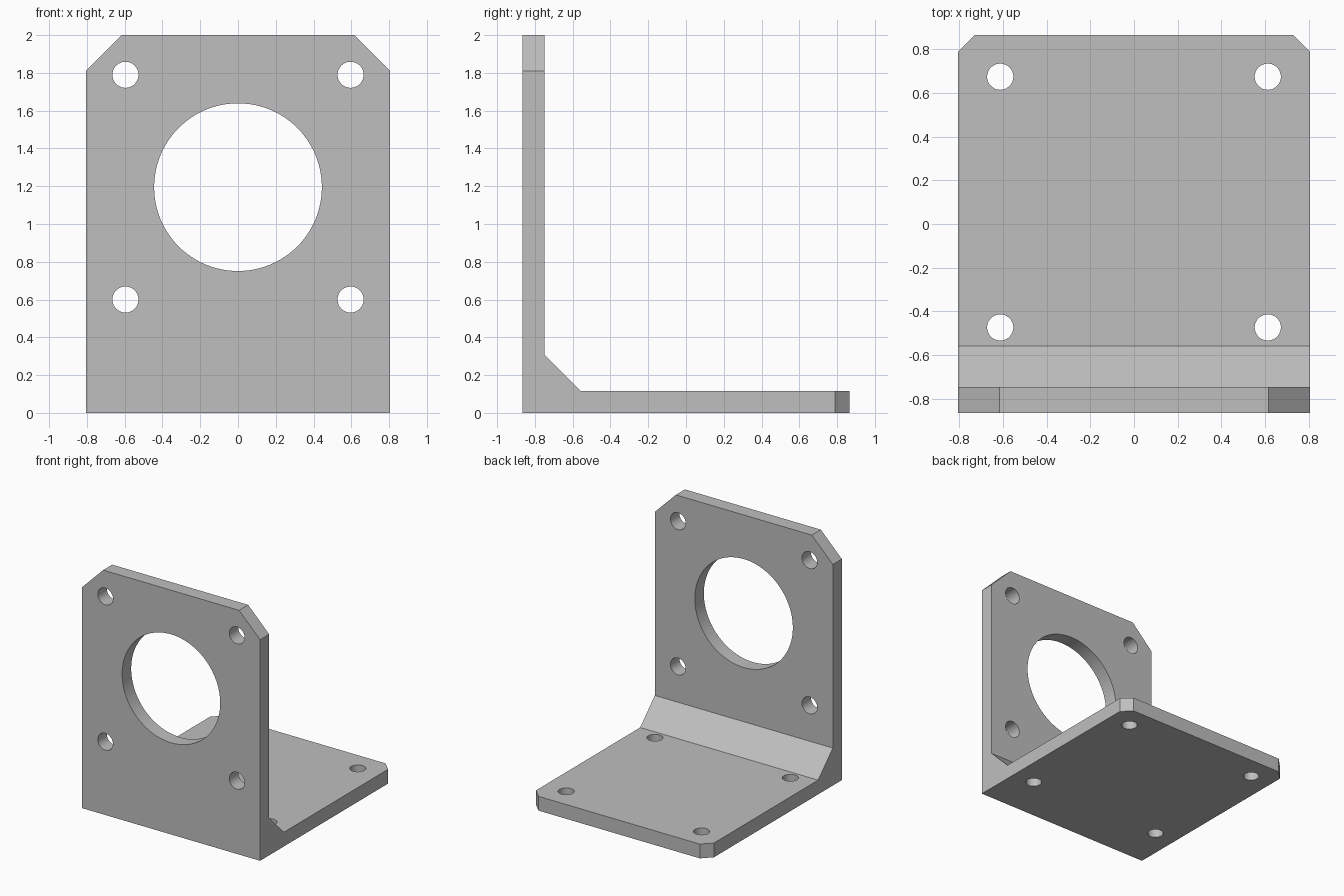
import bpy
import bmesh
import math

cube = bpy.data.objects.get("Cube")
if cube:
    bpy.data.objects.remove(cube, do_unlink=True)

HALF_W, HALF_D, HEIGHT, THICK = 0.806, 0.865, 2.0, 0.117
GUSSET = 0.19
FRONT = -HALF_D
INNER = FRONT + THICK

grey = bpy.data.materials.new("plain grey")
grey.use_nodes = True
colour = (0.52, 0.52, 0.52, 1)
grey.diffuse_color = colour
grey.node_tree.nodes["Principled BSDF"].inputs["Base Color"].default_value = colour

# L-shaped side profile with an inner gusset, extruded across the width
profile = [(FRONT, 0), (HALF_D, 0), (HALF_D, THICK), (INNER + GUSSET, THICK),
           (INNER, THICK + GUSSET), (INNER, HEIGHT), (FRONT, HEIGHT)]
bm = bmesh.new()
side = bm.faces.new([bm.verts.new((-HALF_W, y, z)) for y, z in profile])
extruded = bmesh.ops.extrude_face_region(bm, geom=[side])
verts = [g for g in extruded["geom"] if isinstance(g, bmesh.types.BMVert)]
bmesh.ops.translate(bm, verts=verts, vec=(2 * HALF_W, 0, 0))
bmesh.ops.recalc_face_normals(bm, faces=bm.faces)


def chamfer(test, size):
    """Cut flat corners along every edge whose two ends pass the test."""
    edges = [e for e in bm.edges
             if abs(e.verts[0].co.x - e.verts[1].co.x) < 0.01
             and all(test(v.co) for v in e.verts)]
    bmesh.ops.bevel(bm, geom=edges, offset=size, offset_type='OFFSET',
                    segments=1, affect='EDGES')


# Top corners of the upright plate, rear corners of the base plate
chamfer(lambda co: co.z > HEIGHT - 0.01, 0.19)
chamfer(lambda co: co.y > HALF_D - 0.01, 0.075)

mesh = bpy.data.meshes.new("mounting_bracket")
bm.to_mesh(mesh)
bm.free()
bracket = bpy.data.objects.new("mounting_bracket", mesh)
bpy.context.collection.objects.link(bracket)
mesh.materials.append(grey)


def drill(location, radius, upright, sides=48):
    """Cut a round through-hole in the bracket."""
    turn = (math.pi / 2, 0, 0) if upright else (0, 0, 0)
    bpy.ops.mesh.primitive_cylinder_add(vertices=sides, radius=radius, depth=0.3,
                                        location=location, rotation=turn)
    cutter = bpy.context.object
    cutter.name = "hole_cutter"
    cutter.hide_render = True
    cutter.data.materials.append(grey)
    cut = bracket.modifiers.new("hole", 'BOOLEAN')
    cut.operation = 'DIFFERENCE'
    cut.solver = 'EXACT'
    cut.object = cutter
    bpy.ops.object.select_all(action='DESELECT')
    bracket.select_set(True)
    bpy.context.view_layer.objects.active = bracket
    bpy.ops.object.modifier_apply(modifier=cut.name)
    bpy.data.objects.remove(cutter, do_unlink=True)


# Large central opening, then the bolt holes of both plates
plate_y = FRONT + THICK / 2
drill((0, plate_y, 1.195), 0.444, True, 96)
for s in (-1, 1):
    for z in (0.6, 1.79):
        drill((s * 0.596, plate_y, z), 0.069, True)
    for y in (-0.474, 0.675):
        drill((s * 0.613, y, THICK / 2), 0.06, False)

bpy.ops.object.shade_smooth_by_angle(angle=math.radians(30))
